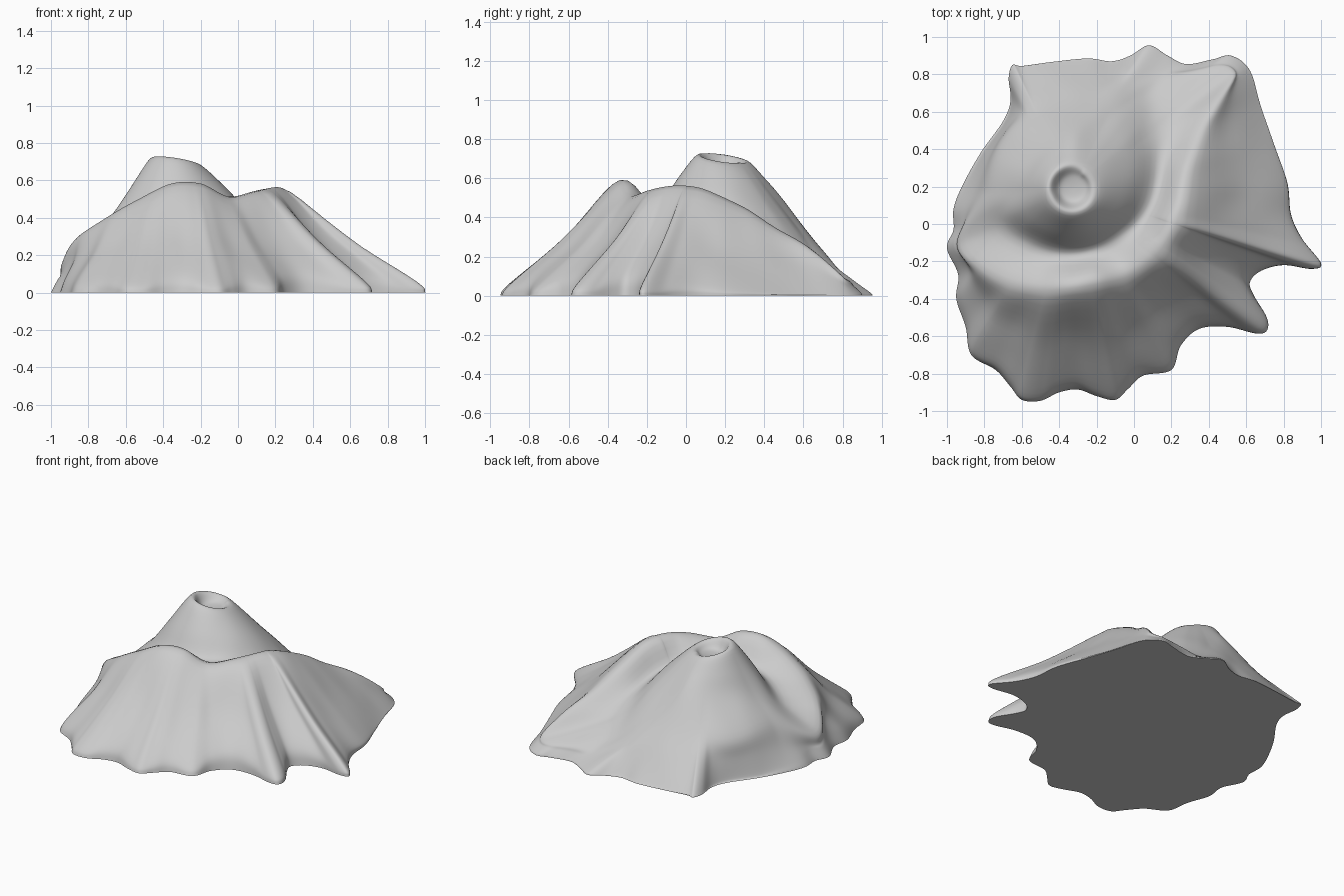
import bpy, bmesh, math
from mathutils import Vector, noise

if "Cube" in bpy.data.objects:
    bpy.data.objects.remove(bpy.data.objects["Cube"])

C = Vector((-0.33, 0.19))          # crater axis; every profile radiates from here

# Shoreline with its lobes, counter-clockwise from the east spur
OUTLINE = [(1.0, -.21), (.9, -.08), (.84, .05), (.82, .22), (.75, .42), (.68, .62), (.62, .82),
           (.52, .90), (.42, .88), (.28, .855), (.18, .90), (.08, .955), (-.02, .90), (-.12, .87),
           (-.25, .885), (-.45, .865), (-.60, .845), (-.65, .85), (-.67, .78), (-.66, .66),
           (-.70, .55), (-.82, .38), (-.92, .2), (-.965, .08), (-.965, -.03), (-1.0, -.13),
           (-.94, -.27), (-.95, -.40), (-.90, -.55), (-.87, -.70), (-.74, -.78), (-.66, -.87),
           (-.60, -.94), (-.5, -.945), (-.40, -.90), (-.30, -.885), (-.2, -.92), (-.1, -.94),
           (-.03, -.88), (.05, -.81), (.2, -.78), (.25, -.65), (.35, -.56), (.5, -.55),
           (.65, -.585), (.71, -.57), (.71, -.50), (.64, -.38), (.62, -.31), (.68, -.25),
           (.8, -.22), (.95, -.24)]
# Valley ring and outer crest ring: (angle, radius, height)
VALLEY = [(13, .48, .34), (38, .58, .23), (52, .60, .18), (65, .42, .35), (90, .30, .50),
          (135, .27, .48), (180, .30, .46), (205, .42, .34), (235, .38, .40), (270, .36, .43),
          (300, .36, .44), (320, .38, .43), (345, .43, .40)]
CREST = [(10, .63, .46), (24, .76, .33), (31.6, .92, .22), (36, 1.05, .10), (45, .86, .09),
         (52, .75, .09), (65, .60, .18), (90, .45, .30), (135, .45, .27), (180, .45, .29),
         (192, .53, .24), (206, .67, .17), (215, .67, .28), (232, .63, .40), (248, .58, .50),
         (267, .535, .595), (284, .525, .595), (302, .555, .52), (319, .57, .555),
         (336.5, .578, .58), (351, .587, .55)]


def catmull(a, b, c, d, t):
    return .5 * (2*b + (c - a)*t + (2*a - 5*b + 4*c - d)*t*t + (3*b - a - 3*c + d)*t**3)


def ring(table, ang):
    """Smooth periodic lookup of (radius, height) by angle."""
    n = len(table)
    def key(i):
        a, r, z = table[i % n]
        return a + 360*(i // n), Vector((r, z))
    if ang < table[0][0]:
        ang += 360
    i = max(k for k in range(n) if table[k][0] <= ang)
    (a0, p0), (a1, p1), (a2, p2), (a3, p3) = (key(i + k) for k in (-1, 0, 1, 2))
    h = a2 - a1
    t = (ang - a1) / h
    m1, m2 = (p2 - p0) / (a2 - a0) * h, (p3 - p1) / (a3 - a1) * h
    return ((2*t**3 - 3*t*t + 1)*p1 + (t**3 - 2*t*t + t)*m1
            + (3*t*t - 2*t**3)*p2 + (t**3 - t*t)*m2)


# Sample the shoreline
SUB = 8
pts = [Vector(p) for p in OUTLINE]
N = len(pts)
shore = [catmull(pts[i-1], pts[i], pts[(i+1) % N], pts[(i+2) % N], k/SUB) - C
         for i in range(N) for k in range(SUB)]
M = len(shore)
radii = [p.length for p in shore]
W = 20
mean_r = [sum(radii[(i+k) % M] for k in range(-W, W+1)) / (2*W+1) for i in range(M)]


def profile(i):
    """Radial section: bowl, rim, cone, valley, crest, flank, lip, shore."""
    p, R = shore[i], radii[i]
    th = math.atan2(p.y, p.x)
    deg = math.degrees(th) % 360
    south = min(1, max(0, .45 - 1.4*math.sin(th)))
    v, c = ring(VALLEY, deg), ring(CREST, deg)
    v.x, c.x = min(v.x, .75*R), min(c.x, .91*R)
    rim = Vector((.13, .705 + .03*math.cos(th - math.radians(222))))
    bowl = Vector((.07, .655))
    lip_z = .015 + south*min(.15, max(.04, .055 + .45*(mean_r[i] - R)))
    lip = Vector((R - .012 - .025*south, min(lip_z, c.y*.8)))
    lip.x = max(lip.x, c.x + .01)
    flank = (c + lip)/2 - Vector((0, .025*south))
    cone = (rim + v)/2 + Vector((0, .005))
    knots = [Vector((-.07, .655)), Vector((0, .645)), bowl, rim, cone, v, c, flank, lip,
             Vector((R, 0)), Vector((R, -.05))]
    out = []
    for k in range(1, len(knots) - 2):
        for s in range(6):
            t = s/6
            smooth = catmull(*knots[k-1:k+3], t)
            q = smooth*.7 + knots[k].lerp(knots[k+1], t)*.3   # keeps the crest crisp
            out.append(q)
    out = out[1:] + [Vector((R, 0))]
    return p / R, out


# Mountain: surface lofted between radial profiles, closed by a flat base
bm = bmesh.new()
top = bm.verts.new((C.x, C.y, .645))
base = bm.verts.new((C.x, C.y, 0))
cols = []
for i in range(M):
    d, sec = profile(i)
    col = []
    for q in sec:
        xy = C + d*q.x
        fade = min(1, max(0, q.y)/.15) * min(1, max(0, q.x - .15)/.2)
        z = q.y + .010*fade*noise.noise(Vector((xy.x*6, xy.y*6, 2)))
        col.append(bm.verts.new((xy.x, xy.y, max(0, z))))
    cols.append(col)
for i in range(M):
    a, b = cols[i], cols[(i+1) % M]
    bm.faces.new((top, a[0], b[0]))
    for k in range(len(a) - 1):
        bm.faces.new((a[k], a[k+1], b[k+1], b[k]))
    bm.faces.new((base, b[-1], a[-1]))

# Soften the surface, leaving the shoreline and base fixed
soft = [v for col in cols for v in col[:-1]]
for _ in range(3):
    bmesh.ops.smooth_vert(bm, verts=soft, factor=.5, use_axis_x=True, use_axis_y=True, use_axis_z=True)
bmesh.ops.recalc_face_normals(bm, faces=bm.faces)
mesh = bpy.data.meshes.new("volcano")
bm.to_mesh(mesh)
bm.free()
volcano = bpy.data.objects.new("volcano", mesh)
bpy.context.collection.objects.link(volcano)
bpy.context.view_layer.objects.active = volcano
volcano.select_set(True)
bpy.ops.object.shade_smooth_by_angle(angle=math.radians(50))
